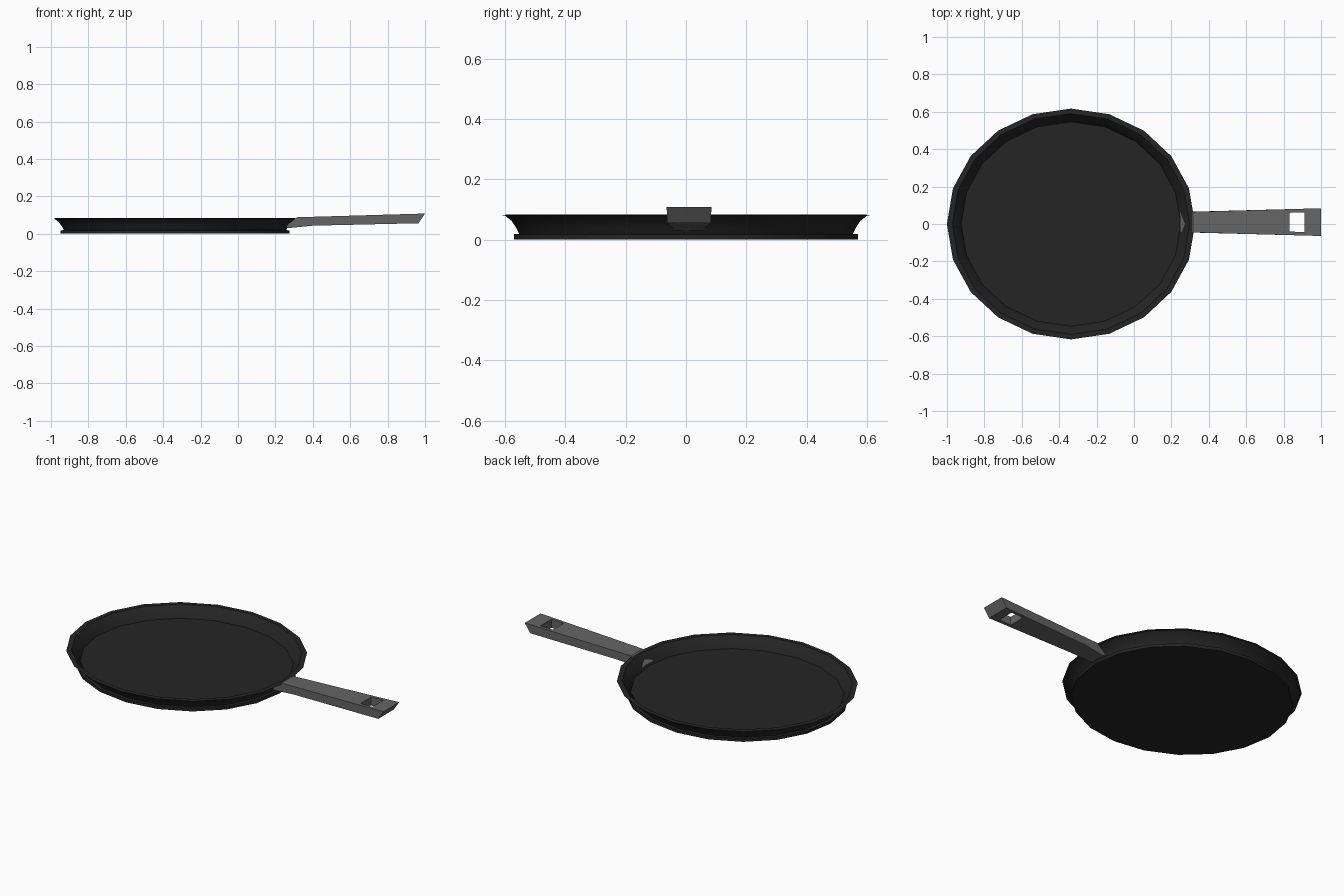
import bpy, bmesh, math

if "Cube" in bpy.data.objects:
    bpy.data.objects.remove(bpy.data.objects["Cube"])

SIDES = 20
CX, STRETCH = -0.337, 1.075  # pan centre and oval stretch along x


def mat(name, v):
    m = bpy.data.materials.new(name)
    m.diffuse_color = (v, v, v, 1)
    m.use_nodes = True
    m.node_tree.nodes["Principled BSDF"].inputs["Base Color"].default_value = m.diffuse_color
    return m


def finish(name, bm, material=None):
    bmesh.ops.recalc_face_normals(bm, faces=bm.faces)
    me = bpy.data.meshes.new(name)
    bm.to_mesh(me)
    bm.free()
    ob = bpy.data.objects.new(name, me)
    bpy.context.collection.objects.link(ob)
    if material:
        me.materials.append(material)
    return ob


def lathe(name, profile, material):
    """Revolve an (r, z) profile into an oval, capped at both ends."""
    bm = bmesh.new()
    rings = []
    for r, z in profile:
        angles = [2 * math.pi * i / SIDES for i in range(SIDES)]
        rings.append([bm.verts.new((CX + STRETCH * r * math.cos(a), r * math.sin(a), z))
                      for a in angles])
    for a, b in zip(rings, rings[1:]):
        for i in range(SIDES):
            j = (i + 1) % SIDES
            bm.faces.new((a[i], a[j], b[j], b[i]))
    bm.faces.new(rings[0])
    bm.faces.new(rings[-1])
    return finish(name, bm, material)


def prism(name, profile, material=None):
    """Side profile of (x, z, half width), closed across y."""
    bm = bmesh.new()
    yc = 0.01
    left = [bm.verts.new((x, yc - w, z)) for x, z, w in profile]
    right = [bm.verts.new((x, yc + w, z)) for x, z, w in profile]
    bm.faces.new(left)
    bm.faces.new(right)
    n = len(profile)
    for i in range(n):
        j = (i + 1) % n
        bm.faces.new((left[i], left[j], right[j], right[i]))
    return finish(name, bm, material)


iron = mat("dark_iron", 0.018)
grey = mat("handle_grey", 0.13)

# pan: base flange, flared outer wall, flat lip, inner wall and floor
pan = lathe("pan", [
    (0.57, 0.0), (0.57, 0.018), (0.553, 0.019),
    (0.563, 0.04), (0.578, 0.062), (0.6, 0.08),
    (0.617, 0.082), (0.59, 0.083),
    (0.567, 0.055), (0.552, 0.033), (0.546, 0.02)], iron)

# handle: tapered bar hooked over the rim
handle = prism("handle", [
    (0.247, 0.035, 0.054), (0.315, 0.088, 0.055), (1.0, 0.108, 0.074),
    (0.965, 0.056, 0.073), (0.40, 0.043, 0.057), (0.27, 0.03, 0.048)], grey)

# hanging hole
cutter = prism("hole_cutter", [
    (0.832, -0.05, 0.05), (0.912, -0.05, 0.05),
    (0.912, 0.2, 0.054), (0.832, 0.2, 0.05)])
cutter.hide_render = True
cutter.hide_viewport = True
mod = handle.modifiers.new("hanging_hole", 'BOOLEAN')
mod.object = cutter
mod.operation = 'DIFFERENCE'
mod.solver = 'EXACT'

# smooth the curved wall, keep the steps sharp
bpy.ops.object.select_all(action='DESELECT')
pan.select_set(True)
bpy.context.view_layer.objects.active = pan
bpy.ops.object.shade_smooth_by_angle(angle=math.radians(30))
